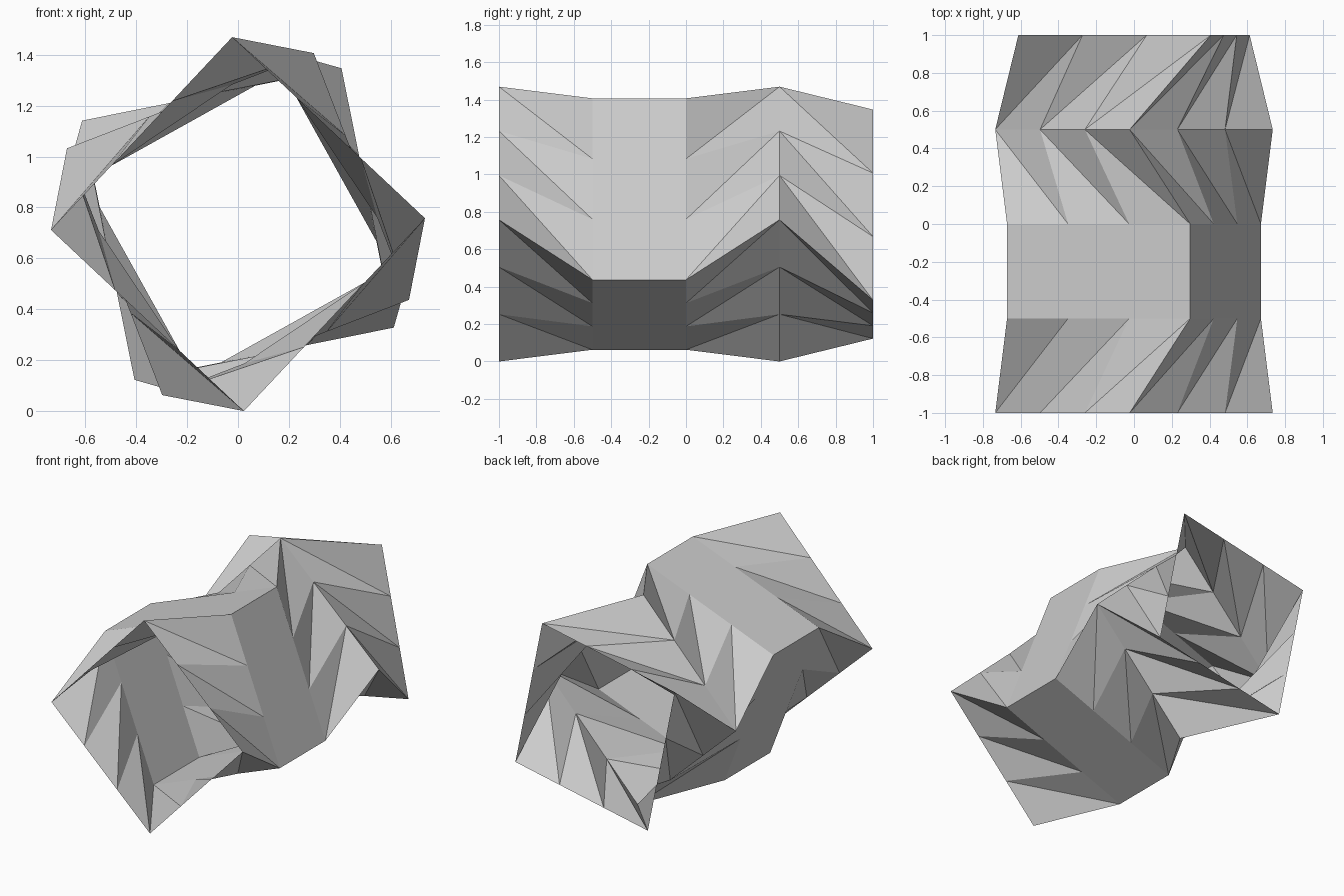
import bpy, bmesh
from math import cos, sin, radians
from mathutils import Vector

if "Cube" in bpy.data.objects:
    bpy.data.objects.remove(bpy.data.objects["Cube"])

RADIUS = 0.735      # centre to corner of the square section
CENTRE_Z = 0.7346
STRIPS = 3          # strips per side of the square
# (y position, rotation of the square section in degrees)
SECTIONS = [(-1.0, 1.8), (-0.5, -23.9), (0.0, -23.9), (0.5, 1.8), (1.0, -33.6)]


def square_ring(bm, y, angle):
    """Square outline with each side split into equal strips."""
    corners = [Vector((RADIUS * cos(radians(angle + 90 * i)), y,
                       CENTRE_Z + RADIUS * sin(radians(angle + 90 * i))))
               for i in range(4)]
    return [bm.verts.new(corners[i].lerp(corners[(i + 1) % 4], s / STRIPS))
            for i in range(4) for s in range(STRIPS)]


# Open twisted square tube, a single sheet; each strip folds inward
bm = bmesh.new()
rings = [square_ring(bm, y, a) for y, a in SECTIONS]
turns = [b[1] - a[1] for a, b in zip(SECTIONS, SECTIONS[1:])]
for a, b, turn in zip(rings, rings[1:], turns):
    n = len(a)
    for i in range(n):
        j = (i + 1) % n
        if turn == 0:
            bm.faces.new((a[i], b[i], b[j], a[j]))
        elif turn < 0:
            bm.faces.new((a[i], b[i], a[j]))
            bm.faces.new((b[i], b[j], a[j]))
        else:
            bm.faces.new((a[i], b[i], b[j]))
            bm.faces.new((a[i], b[j], a[j]))
bmesh.ops.recalc_face_normals(bm, faces=bm.faces)

mesh = bpy.data.meshes.new("twisted_tube")
bm.to_mesh(mesh)
bm.free()
tube = bpy.data.objects.new("twisted_tube", mesh)
bpy.context.collection.objects.link(tube)
